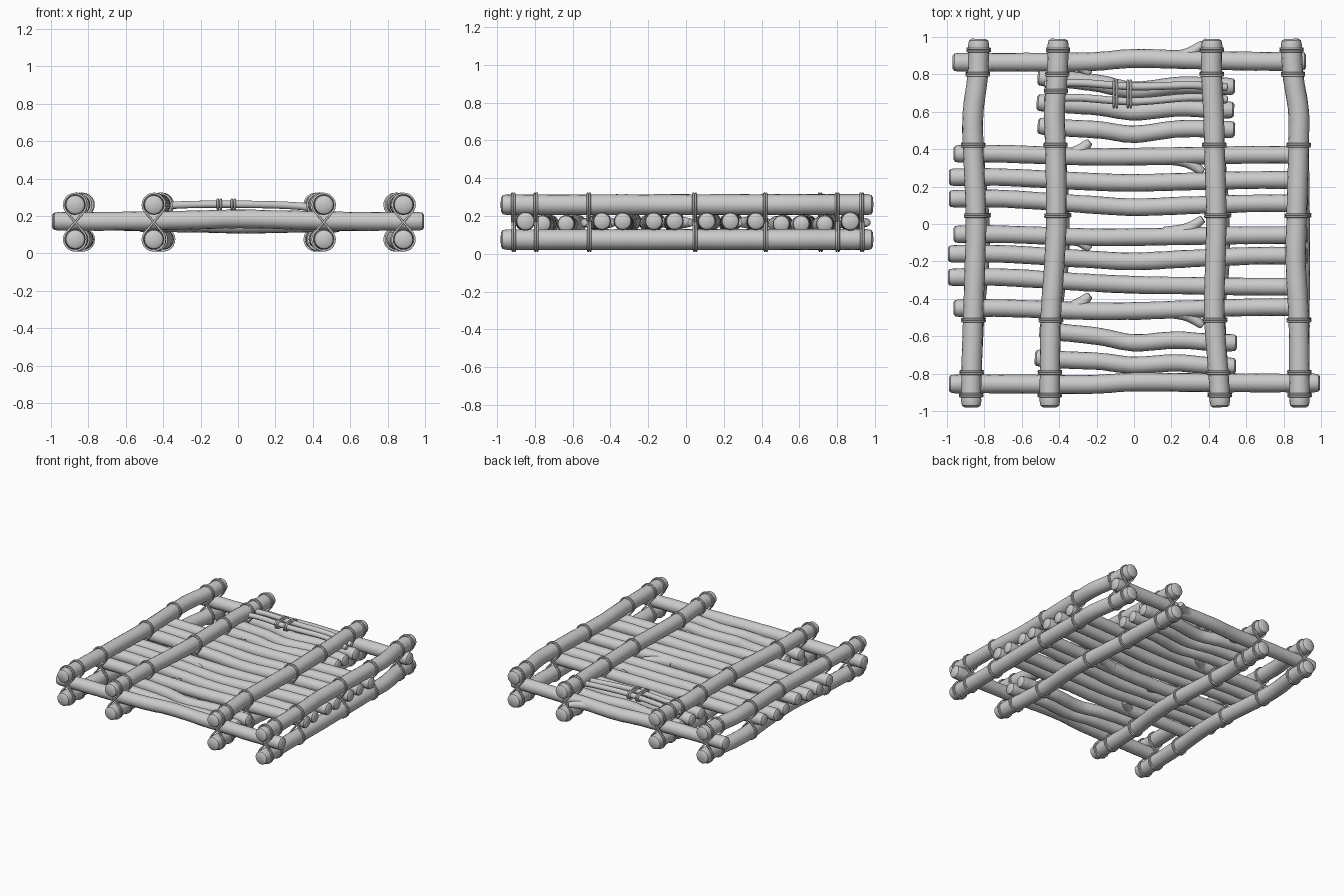
import bpy, bmesh, math, random
from mathutils import Vector

if "Cube" in bpy.data.objects:
    bpy.data.objects.remove(bpy.data.objects["Cube"])

random.seed(4)
UP = Vector((0, 0, 1))


def spline(pts, steps=7):
    """Catmull-Rom samples through the control points."""
    p = [Vector(q) for q in pts]
    p = [2 * p[0] - p[1]] + p + [2 * p[-1] - p[-2]]
    out = []
    for i in range(1, len(p) - 2):
        a, b, c, d = p[i - 1:i + 3]
        for k in range(steps):
            t = k / steps
            out.append(0.5 * (2 * b + (c - a) * t + (2 * a - 5 * b + 4 * c - d) * t * t
                              + (3 * b - a - 3 * c + d) * t ** 3))
    return out + [p[-2]]


def log(name, pts, r0, r1=None, wobble=0.02, sides=16, cap=0.03):
    """Tapered round timber with softened ends following a path."""
    r1 = r1 or r0
    path = spline(pts)
    d0 = (path[1] - path[0]).normalized()
    d1 = (path[-1] - path[-2]).normalized()
    n = len(path) - 1
    rings = [(path[0], r0 * 0.68), (path[0] + d0 * cap * 0.3, r0 * 0.92), (path[0] + d0 * cap, r0)]
    for i in range(1, n):
        if (path[i] - path[0]).length > cap * 1.2 and (path[i] - path[-1]).length > cap * 1.2:
            r = r0 + (r1 - r0) * i / n
            rings.append((path[i], r * (1 + random.uniform(-wobble, wobble))))
    rings += [(path[-1] - d1 * cap, r1), (path[-1] - d1 * cap * 0.3, r1 * 0.92), (path[-1], r1 * 0.68)]
    bm = bmesh.new()
    loops = []
    for i, (c, r) in enumerate(rings):
        t = (rings[min(i + 1, len(rings) - 1)][0] - rings[max(i - 1, 0)][0]).normalized()
        s = t.cross(UP).normalized()
        u = s.cross(t)
        loops.append([bm.verts.new(c + r * (s * math.cos(a) + u * math.sin(a)))
                      for a in (2 * math.pi * k / sides for k in range(sides))])
    for A, B in zip(loops, loops[1:]):
        for k in range(sides):
            bm.faces.new((A[k], A[(k + 1) % sides], B[(k + 1) % sides], B[k]))
    bm.faces.new(loops[0])
    bm.faces.new(loops[-1])
    bmesh.ops.recalc_face_normals(bm, faces=bm.faces)
    me = bpy.data.meshes.new(name)
    bm.to_mesh(me)
    bm.free()
    ob = bpy.data.objects.new(name, me)
    bpy.context.collection.objects.link(ob)
    bpy.ops.object.select_all(action='DESELECT')
    ob.select_set(True)
    bpy.context.view_layer.objects.active = ob
    bpy.ops.object.shade_smooth_by_angle(angle=math.radians(40))
    return ob


def rope(name, strands, r):
    """Closed rope loops as bevelled curves."""
    cu = bpy.data.curves.new(name, 'CURVE')
    cu.dimensions = '3D'
    cu.bevel_depth = r
    cu.bevel_resolution = 1
    for pts in strands:
        sp = cu.splines.new('POLY')
        sp.points.add(len(pts) - 1)
        for q, p in zip(sp.points, pts):
            q.co = (*p, 1)
        sp.use_cyclic_u = True
    ob = bpy.data.objects.new(name, cu)
    bpy.context.collection.objects.link(ob)


# Long rails: one upper and one lower per position
ZT, ZB, RR = 0.26, 0.075, 0.054
RAIL_Y = (-0.98, -0.85, -0.5, -0.2, 0.05, 0.42, 0.6, 0.8, 0.99)
RAIL_X = {
    "outer_left": (-.87, -.87, -.86, -.85, -.845, -.86, -.86, -.835, -.83),
    "inner_left": (-.45, -.45, -.445, -.425, -.415, -.42, -.425, -.41, -.405),
    "inner_right": (.46, .455, .43, .435, .44, .43, .425, .415, .417),
    "outer_right": (.885, .885, .88, .865, .87, .88, .88, .85, .84),
}
SHIFT = (0, 0, .005, .022, .015, 0, 0, 0, 0)
LASH_Y = (-0.915, -0.795, -0.515, 0.045, 0.42, 0.80, 0.93)


def x_at(path, y):
    return min(path, key=lambda p: abs(p.y - y)).x


def figure_eight(xt, xb, y, r=0.060):
    pts = []
    for k in range(15):
        a = math.radians(-38 + 256 * k / 14)
        pts.append((xt + r * math.cos(a), y, ZT + r * math.sin(a)))
    for k in range(15):
        a = math.radians(38 - 256 * k / 14)
        pts.append((xb + r * math.cos(a), y + 0.003, ZB + r * math.sin(a)))
    return pts


for name, xs in RAIL_X.items():
    top = [(x, y, ZT) for x, y in zip(xs, RAIL_Y)]
    low = [(x + s, y, ZB) for x, y, s in zip(xs, RAIL_Y, SHIFT)]
    log("upper_rail_" + name, top, RR, RR * 1.03, 0.012)
    log("lower_rail_" + name, low, RR, RR * 1.03, 0.012)
    pt, pb = spline(top, 20), spline(low, 20)
    ys = LASH_Y + ((0.71,) if name == "inner_left" else ())
    rope("lashing_" + name,
         [figure_eight(x_at(pt, y), x_at(pb, y), y + d) for y in ys for d in (-0.006, 0.006)], 0.006)

# Cross logs: x start, x end, y at left / middle / right, middle height, radius
FULL = [
    (-.99, .995, -.855, -.845, -.85, .185, .05),
    (-.965, .93, -.45, -.465, -.445, .165, .047),
    (-.995, .925, -.285, -.325, -.335, .16, .047),
    (-.995, .93, -.16, -.2, -.17, .16, .047),
    (-.965, .93, -.055, -.07, -.06, .165, .047),
    (-.99, .93, .135, .09, .11, .16, .047),
    (-.99, .925, .25, .22, .235, .16, .047),
    (-.965, .93, .375, .36, .37, .165, .047),
    (-.97, .92, .865, .885, .87, .165, .05),
]
SHORT = [
    (-.53, .545, -.715, -.755, -.755),
    (-.505, .55, -.57, -.635, -.63),
    (-.515, .54, .525, .48, .51),
    (-.52, .535, .65, .60, .615),
    (-.515, .54, .785, .715, .74),
]
for i, (x0, x1, yl, ym, yr, zm, r) in enumerate(FULL):
    log(f"long_cross_log_{i + 1}",
        [(x0, yl, .172), (-.7, yl, .172), (-.25, (yl + ym) / 2 - .008, (zm + .172) / 2), (0, ym, zm),
         (.3, (ym + yr) / 2, (zm + .172) / 2), (.65, yr, .172), (x1, yr, .172)], r)
for i, (x0, x1, yl, ym, yr) in enumerate(SHORT):
    log(f"short_cross_log_{i + 1}",
        [(x0, yl, .158), (-.36, yl - .012, .16), (-.18, (yl + ym) / 2, .158), (0, ym, .153),
         (.22, (ym + yr) / 2 + .012, .156), (.38, yr, .16), (x1, yr - .006, .158)], 0.046)

# Broken branch stubs on four of the long logs
for i, (y, s) in enumerate(((.875, -1), (.365, 1), (-.06, -1), (-.455, 1))):
    log(f"branch_stub_left_{i + 1}",
        [(-.33, y, .165), (-.28, y + s * .035, .165), (-.235, y + s * .075, .165)], .042, .022, 0, 12, .012)
    log(f"branch_stub_right_{i + 1}",
        [(.16, y, .165), (.28, y - s * .03, .165), (.37, y - s * .088, .165)], .045, .022, 0, 12, .012)

# Two thin sticks tied together across the rear inner rails
for i, (y0, y1, ym) in enumerate(((.745, .73, .735), (.665, .665, .655))):
    log(f"thin_stick_{i + 1}",
        [(-.48, y0, .245), (-.3, y0 + .01, .26), (0, ym, .263), (.3, y1 + .012, .255), (.50, y1, .23)],
        .02, .021, .02, 10, .012)
for i, x in enumerate((-.10, -.025)):
    loops = []
    for d in (-.008, .008):
        loops.append([(x + d, .695 + math.copysign(.045, math.cos(a)) + .026 * math.cos(a), .262 + .026 * math.sin(a))
                      for a in (2 * math.pi * (k + .5) / 20 for k in range(20))])
    rope(f"stick_tie_{i + 1}", loops, .007)
